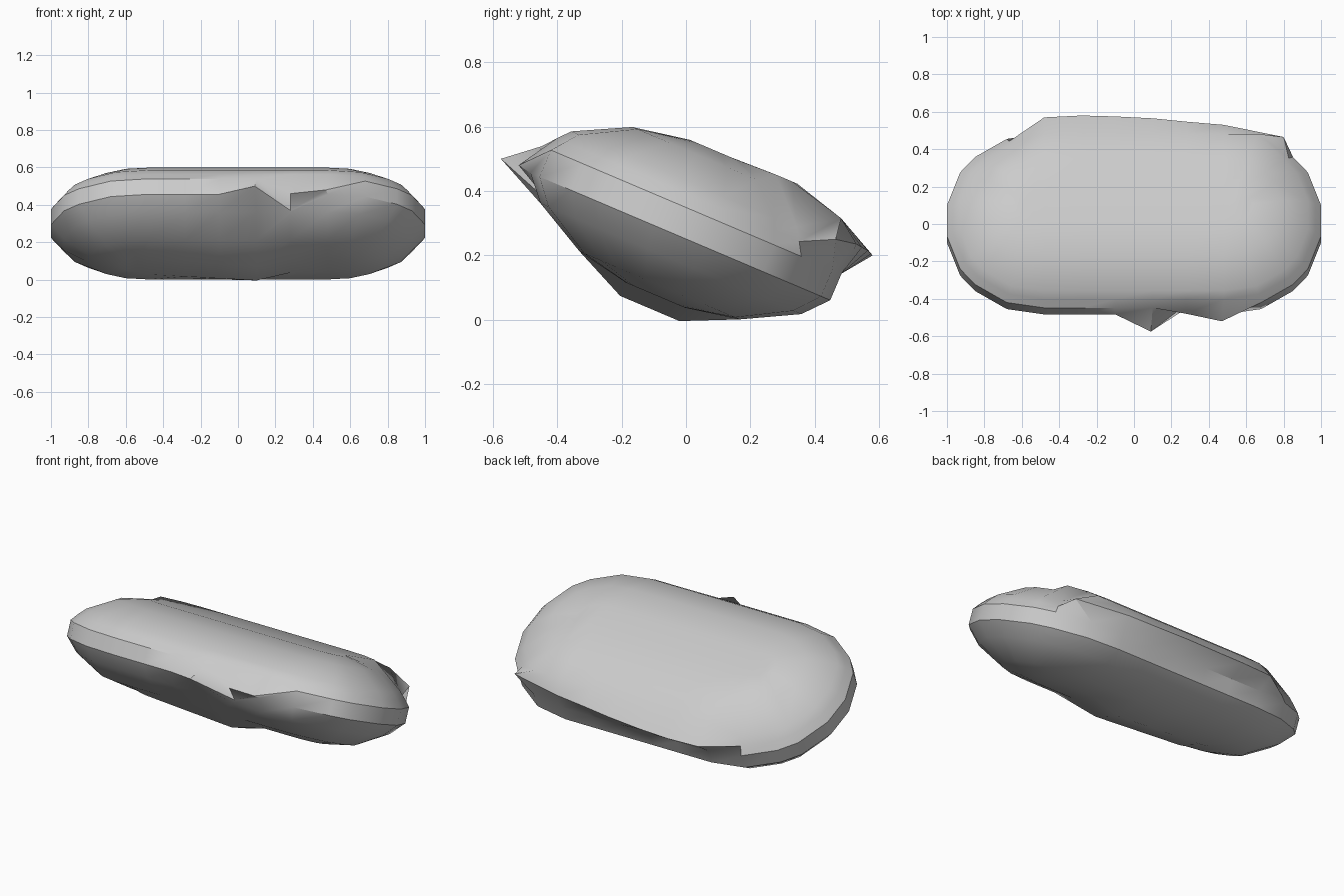
import bpy
import bmesh
import math
from mathutils import Matrix, Vector

old = bpy.data.objects.get("Cube")
if old:
    bpy.data.objects.remove(old, do_unlink=True)

grey = bpy.data.materials.new("stone grey")
grey.use_nodes = True
colour = (0.6, 0.6, 0.6, 1)
grey.diffuse_color = colour
grey.node_tree.nodes["Principled BSDF"].inputs["Base Color"].default_value = colour

# Rounded-slab outline: one rounded corner mirrored, plus the straight edges
STRAIGHT, HALF_DEPTH = 0.48, 0.506
corner = [(1, 0.09), (0.93, 0.28), (0.85, 0.37), (0.68, 0.475), (STRAIGHT, HALF_DEPTH)]
edge = [(x, HALF_DEPTH) for x in (0.28, 0.1)]
quarter = corner + edge
back = quarter + [(-x, y) for x, y in reversed(quarter)]
outline = back + [(-x, -y) for x, y in back]

# Stacked rings: height, half depth, stretch of the rounded ends
layers = [(-0.243, 0.1, 0.3), (-0.21, 0.27, 0.6), (-0.12, 0.44, 0.87), (-0.045, 0.506, 1),
          (0.045, 0.506, 1), (0.085, 0.473, 0.94), (0.123, 0.44, 0.87),
          (0.21, 0.27, 0.6), (0.243, 0.09, 0.3)]
tilt = Matrix.Translation((0, 0, 0.3)) @ Matrix.Rotation(math.radians(-23), 4, "X")
slab_up = tilt.to_3x3() @ Vector((0, 0, 1))


def ring(bm, height, depth, stretch):
    verts = []
    for x, y in outline:
        over = max(abs(x) - STRAIGHT, 0)
        px = math.copysign(min(abs(x), STRAIGHT) + over * stretch, x)
        verts.append(bm.verts.new(tilt @ Vector((px, y * depth / HALF_DEPTH, height))))
    return verts


def pull(verts, x, side, target):
    """Drag the vertex of one ring nearest to x on the front or back side."""
    row = [v for v in verts if v.co.y * side > 0.25]
    min(row, key=lambda v: abs(v.co.x - x)).co = target


def cap(bm, verts):
    """Close a ring with strips running from its front to its back."""
    n = len(verts)
    for i in range(n // 2 - 1):
        bm.faces.new((verts[i], verts[i + 1], verts[n - 2 - i], verts[n - 1 - i]))


bm = bmesh.new()
rings = [ring(bm, *layer) for layer in layers]
bottom, lower, upper, lip, shoulder, crown = (rings[i] for i in (0, 3, 4, 5, 6, 7))

# Bulge under the base that ends abruptly past the middle
for v in bottom:
    if -0.5 < v.co.x < 0.2:
        v.co -= slab_up * (0.01 + 0.06 * (v.co.x + 0.48))

# Chipped front rim with a pointed spur
pull(lower, 0.1, -1, (0.09, -0.575, 0.5))
pull(upper, 0.28, -1, (0.28, -0.48, 0.46))
pull(lower, 0.28, -1, (0.28, -0.43, 0.37))
pull(upper, 0.48, -1, (0.47, -0.52, 0.48))

# Swollen upper back
for v in crown:
    if v.co.y > 0.25:
        v.co += slab_up * 0.038
for x in (-0.48, -0.28, -0.1, 0.1, 0.28, 0.48, 0.66):
    pull(shoulder, x, 1, (x, 0.482, 0.315))

# Overhanging lip along the back
ridge = [(-0.48, 0.57, 0.2), (-0.28, 0.58, 0.2), (-0.1, 0.575, 0.205), (0.1, 0.565, 0.215),
         (0.28, 0.547, 0.225), (0.48, 0.53, 0.235)]
for point in ridge:
    pull(lip, point[0], 1, point)
pull(lip, 0.67, 1, (0.8, 0.465, 0.25))

for a, b in zip(rings, rings[1:]):
    for i in range(len(a)):
        j = (i + 1) % len(a)
        bm.faces.new((a[i], a[j], b[j], b[i]))
cap(bm, rings[0])
cap(bm, rings[-1])
bmesh.ops.recalc_face_normals(bm, faces=bm.faces)

mesh = bpy.data.meshes.new("stone_slab")
bm.to_mesh(mesh)
bm.free()
mesh.materials.append(grey)
slab = bpy.data.objects.new("stone_slab", mesh)
bpy.context.collection.objects.link(slab)
bpy.ops.object.select_all(action="DESELECT")
slab.select_set(True)
bpy.context.view_layer.objects.active = slab
bpy.ops.object.shade_smooth_by_angle(angle=math.radians(35))
